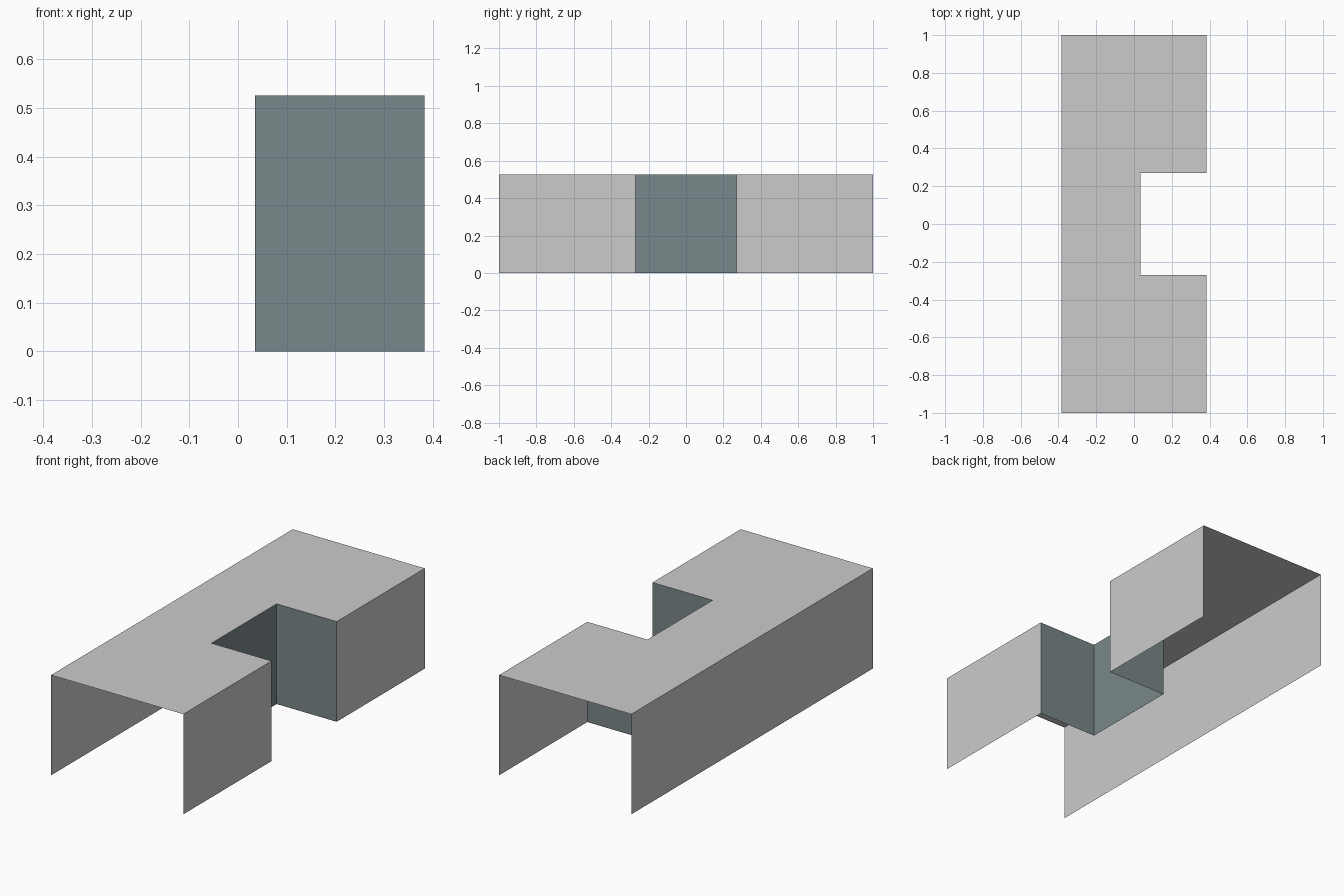
import bpy
import bmesh

if "Cube" in bpy.data.objects:
    bpy.data.objects.remove(bpy.data.objects["Cube"])

W, L, H = 0.383, 1.0, 0.525      # half width, half length, height
NX, NY = 0.035, 0.27             # notch inner x and half length


def material(name, rgb):
    m = bpy.data.materials.new(name)
    m.diffuse_color = (*rgb, 1)
    m.use_nodes = True
    m.node_tree.nodes["Principled BSDF"].inputs["Base Color"].default_value = m.diffuse_color
    return m


grey = material("light grey", (0.6, 0.6, 0.6))
slate = material("slate teal", (0.195, 0.245, 0.252))


def sheet(name, points, mat):
    """One thin flat panel from its corner points."""
    bm = bmesh.new()
    bm.faces.new([bm.verts.new(p) for p in points])
    me = bpy.data.meshes.new(name)
    bm.to_mesh(me)
    bm.free()
    me.materials.append(mat)
    ob = bpy.data.objects.new(name, me)
    bpy.context.collection.objects.link(ob)
    return ob


def wall(name, a, b, mat):
    """Full height panel from a to b, facing right of its direction."""
    sheet(name, [(*a, 0), (*b, 0), (*b, H), (*a, H)], mat)


# Roof with a rectangular notch in its right side
outline = [(-W, -L), (W, -L), (W, -NY), (NX, -NY),
           (NX, NY), (W, NY), (W, L), (-W, L)]
sheet("roof", [(x, y, H) for x, y in outline], grey)

# Outer walls (both ends and the underside stay open)
wall("left_wall", (-W, L), (-W, -L), grey)
wall("right_wall_front", (W, -L), (W, -NY), grey)
wall("right_wall_back", (W, NY), (W, L), grey)

# Notch walls
wall("notch_front_wall", (W, -NY), (NX, -NY), slate)
wall("notch_inner_wall", (NX, -NY), (NX, NY), slate)
wall("notch_back_wall", (NX, NY), (W, NY), slate)
